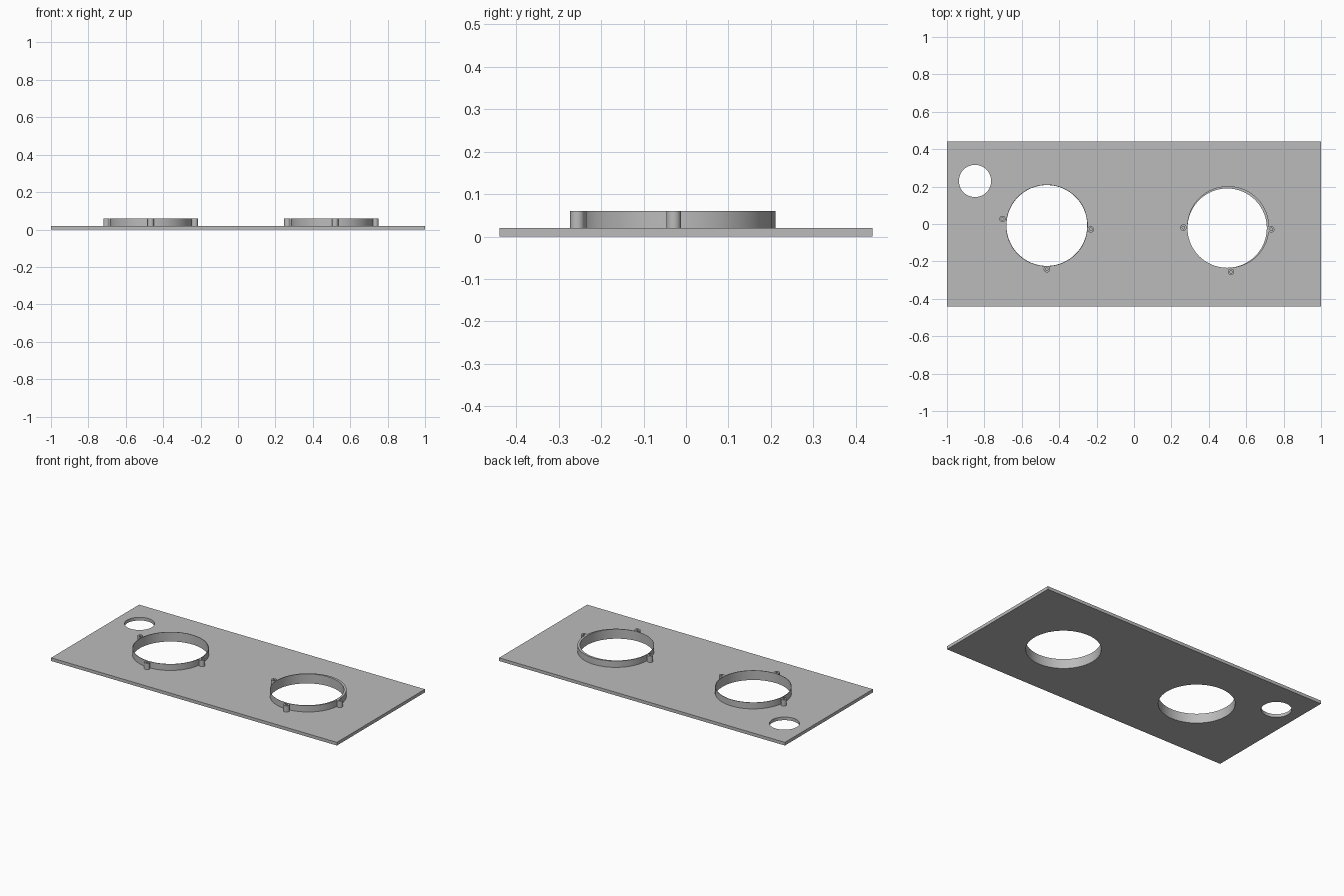
import bpy
from mathutils import Vector

cube = bpy.data.objects.get("Cube")
if cube:
    bpy.data.objects.remove(cube, do_unlink=True)

PLATE_TOP, RIM_TOP = 0.02, 0.06

grey = bpy.data.materials.new("plain grey")
grey.use_nodes = True
colour = (0.5, 0.5, 0.5, 1)
grey.diffuse_color = colour
grey.node_tree.nodes["Principled BSDF"].inputs["Base Color"].default_value = colour


def cylinder(name, centre, radius, low, high, sides=96):
    bpy.ops.mesh.primitive_cylinder_add(
        vertices=sides, radius=radius, depth=high - low,
        location=(centre[0], centre[1], (low + high) / 2))
    obj = bpy.context.object
    obj.name = name
    obj.data.materials.append(grey)
    return obj


def cut_hole(obj, centre, radius, low=-0.1, high=0.2, sides=96):
    cutter = cylinder("hole_cutter", centre, radius, low, high, sides)
    cutter.hide_render = True
    mod = obj.modifiers.new("hole", 'BOOLEAN')
    mod.operation = 'DIFFERENCE'
    mod.solver = 'EXACT'
    mod.object = cutter
    bpy.context.view_layer.objects.active = obj
    bpy.ops.object.modifier_apply(modifier=mod.name)
    bpy.data.objects.remove(cutter, do_unlink=True)


def smooth(obj):
    bpy.ops.object.select_all(action='DESELECT')
    obj.select_set(True)
    bpy.context.view_layer.objects.active = obj
    bpy.ops.object.shade_smooth_by_angle()


# Flat base plate with its small corner hole
bpy.ops.mesh.primitive_cube_add(size=1, location=(0, 0, PLATE_TOP / 2))
plate = bpy.context.object
plate.name = "base_plate"
plate.scale = (2, 0.88, PLATE_TOP)
bpy.ops.object.transform_apply(location=True, rotation=False, scale=True)
plate.data.materials.append(grey)
cut_hole(plate, (-0.85, 0.23), 0.086)

# Ring centre, bore offset, bore radius, and screw post positions
rings = {
    "right": ((-0.466, -0.008), (0, 0), 0.216,
              [(-0.703, 0.027), (-0.231, -0.029), (-0.466, -0.242)]),
    "left": ((0.503, -0.017), (-0.005, -0.005), 0.212,
             [(0.264, -0.019), (0.734, -0.029), (0.519, -0.256)]),
}
for side, (centre, offset, bore, posts) in rings.items():
    # Thin raised collar, bored through together with the plate
    bore_centre = Vector(centre) + Vector(offset)
    collar = cylinder(side + "_collar", centre, 0.2195, PLATE_TOP, RIM_TOP)
    cut_hole(collar, bore_centre, bore)
    cut_hole(plate, bore_centre, bore)
    smooth(collar)
    # Hollow screw posts around the collar
    for i, spot in enumerate(posts):
        post = cylinder(f"{side}_screw_post_{i + 1}", spot, 0.017,
                        PLATE_TOP, RIM_TOP, 32)
        cut_hole(post, spot, 0.007, sides=24)
        smooth(post)
smooth(plate)
